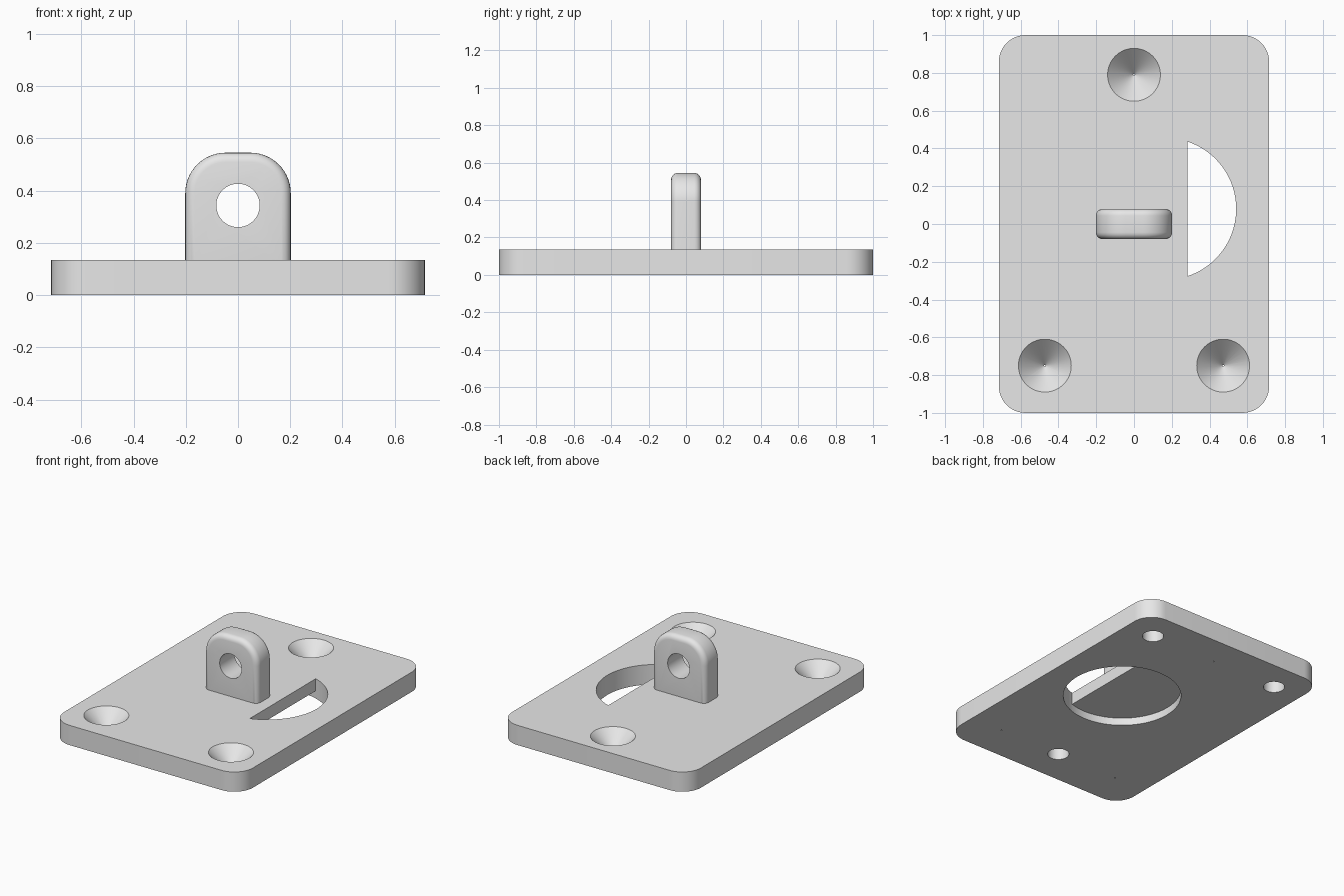
import bpy
import bmesh
from math import sin, cos, pi, acos
from mathutils import Matrix, Vector

if "Cube" in bpy.data.objects:
    bpy.data.objects.remove(bpy.data.objects["Cube"], do_unlink=True)

THICK = 0.135       # plate thickness
POCKET = 0.052      # depth of the round recess underneath

grey = bpy.data.materials.new("light grey")
grey.use_nodes = True
grey.diffuse_color = (0.8, 0.8, 0.8, 1)
grey.node_tree.nodes["Principled BSDF"].inputs["Base Color"].default_value = (0.8, 0.8, 0.8, 1)


def arc(cx, cy, r, start, end, steps):
    span = [start + (end - start) * i / steps for i in range(steps + 1)]
    return [(cx + r * cos(a), cy + r * sin(a)) for a in span]


def add_object(name, bm):
    bmesh.ops.recalc_face_normals(bm, faces=bm.faces)
    mesh = bpy.data.meshes.new(name)
    bm.to_mesh(mesh)
    bm.free()
    mesh.materials.append(grey)
    obj = bpy.data.objects.new(name, mesh)
    bpy.context.collection.objects.link(obj)
    return obj


def prism(points, low, high):
    """Extrude a flat outline upwards."""
    bm = bmesh.new()
    base = bm.faces.new([bm.verts.new((x, y, low)) for x, y in points])
    new = bmesh.ops.extrude_face_region(bm, geom=[base])["geom"]
    top = [v for v in new if isinstance(v, bmesh.types.BMVert)]
    bmesh.ops.translate(bm, verts=top, vec=(0, 0, high - low))
    return bm


def cone(x, y, low, high, r_low, r_high, sides=64):
    bm = bmesh.new()
    bmesh.ops.create_cone(bm, cap_ends=True, segments=sides, radius1=r_low,
                          radius2=r_high, depth=high - low,
                          matrix=Matrix.Translation((x, y, (low + high) / 2)))
    return bm


def activate(obj):
    bpy.ops.object.select_all(action="DESELECT")
    obj.select_set(True)
    bpy.context.view_layer.objects.active = obj


def cut(target, bm):
    cutter = add_object("cutter", bm)
    cutter.hide_render = True
    mod = target.modifiers.new("cut", "BOOLEAN")
    mod.operation = "DIFFERENCE"
    mod.solver = "EXACT"
    mod.object = cutter
    activate(target)
    bpy.ops.object.modifier_apply(modifier=mod.name)
    bpy.data.objects.remove(cutter, do_unlink=True)


def smooth(obj):
    activate(obj)
    bpy.ops.object.shade_smooth_by_angle(angle=pi / 6)


# Base plate with rounded corners
hx, hy, rad = 0.715, 1.0, 0.14
outline = []
for i, (sx, sy) in enumerate([(1, 1), (-1, 1), (-1, -1), (1, -1)]):
    outline += arc(sx * (hx - rad), sy * (hy - rad), rad, i * pi / 2, (i + 1) * pi / 2, 12)
plate = add_object("base_plate", prism(outline, 0, THICK))

# Round recess underneath, opening to the top as a half-moon slot
cx, cy, r, slot_x = 0.166, 0.08, 0.375, 0.283
cut(plate, cone(cx, cy, -0.1, POCKET, r, r, 96))
half = acos((slot_x - cx) / r)
cut(plate, prism(arc(cx, cy, r, -half, half, 40), -0.1, 0.3))

# Countersinks on top, blind holes mirrored front to back underneath
for x, y in [(0, 0.79), (-0.472, -0.75), (0.472, -0.75)]:
    cut(plate, cone(x, y, -0.003, THICK + 0.02, 0.001, 0.16))
for x, y in [(0, -0.75), (-0.503, 0.787), (0.503, 0.787)]:
    cut(plate, cone(x, y, -0.1, 0.1, 0.068, 0.068, 48))
smooth(plate)

# Upright lug: rounded outline drawn flat, softened rim, then stood up
w, top, rad = 0.202, 0.545, 0.155
outline = [(-w, 0.08), (w, 0.08)]
outline += arc(w - rad, top - rad, rad, 0, pi / 2, 14)
outline += arc(rad - w, top - rad, rad, pi / 2, pi, 14)
bm = prism(outline, -0.08, 0.08)
rim = [e for e in bm.edges if abs(e.verts[0].co.z - e.verts[1].co.z) < 0.001]
bmesh.ops.bevel(bm, geom=rim, offset=0.036, segments=5, profile=0.5, affect="EDGES")
stand_up = Matrix.Rotation(pi / 2, 4, "X")
bm.transform(stand_up)
lug = add_object("upright_lug", bm)

# Eye through the lug
eye = cone(0, 0.343, -0.3, 0.3, 0.083, 0.083)
eye.transform(stand_up)
cut(lug, eye)
smooth(lug)
